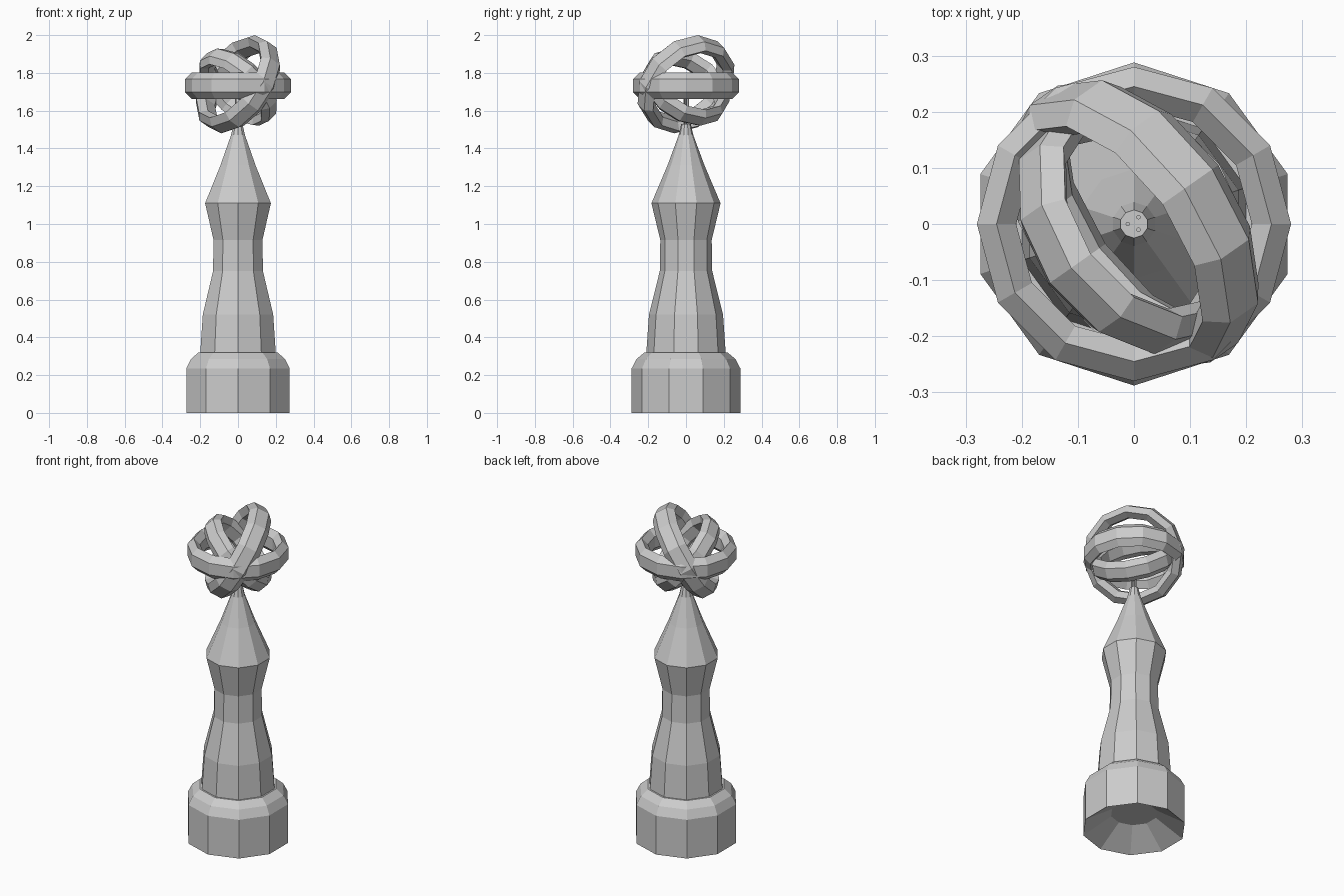
import bpy, bmesh
from math import sin, cos, pi, radians

if "Cube" in bpy.data.objects:
    bpy.data.objects.remove(bpy.data.objects["Cube"])


def lathe(name, profile, sides, start=0.0, closed=False):
    """Revolve (radius, z) points around z; closed joins last point to first."""
    bm = bmesh.new()
    loops = []
    for i in range(sides):
        a = start + 2 * pi * i / sides
        loops.append([bm.verts.new((r * cos(a), r * sin(a), z)) for r, z in profile])
    n = len(profile)
    for i in range(sides):
        p, q = loops[i], loops[(i + 1) % sides]
        for j in range(n if closed else n - 1):
            k = (j + 1) % n
            bm.faces.new((p[j], q[j], q[k], p[k]))
    if not closed:
        # cap both ends
        bm.faces.new([l[0] for l in loops])
        bm.faces.new([l[-1] for l in loops])
    bmesh.ops.recalc_face_normals(bm, faces=bm.faces)
    mesh = bpy.data.meshes.new(name)
    bm.to_mesh(mesh)
    bm.free()
    obj = bpy.data.objects.new(name, mesh)
    bpy.context.collection.objects.link(obj)
    return obj


# Plinth with recessed underside, and the waisted column with pointed neck
lathe("plinth", [(0.13, 0.10), (0.288, 0), (0.288, 0.235), (0.262, 0.285),
                 (0.22, 0.32), (0.19, 0.32)], 10, pi / 2)
lathe("column", [(0.212, 0.30), (0.21, 0.32), (0.196, 0.52), (0.139, 0.75),
                 (0.136, 0.915), (0.183, 1.11), (0.098, 1.31), (0.039, 1.47),
                 (0.025, 1.53)], 10, pi / 2)

# Thin pins rising from the neck into the rings
for i, (x, y) in enumerate([(0.008, 0.012), (0.008, -0.010), (-0.011, 0.0)]):
    pin = lathe(f"pin_{i + 1}", [(0.004, 1.52), (0.004, 1.69)], 8)
    pin.location = (x, y, 0)

# Three crossing rings with a hexagonal cross-section
section = [(0.28, -0.035), (0.28, 0.035), (0.245, 0.07),
           (0.21, 0.035), (0.21, -0.035), (0.245, -0.07)]
for name, tilt, turn, scale, z in [("level_ring", 0, 0, 1.0, 1.733),
                                   ("steep_ring", 60, -55, 1.0, 1.74),
                                   ("small_ring", -49, -55, 0.87, 1.725)]:
    ring = lathe(name, section, 12, closed=True)
    ring.rotation_euler = (radians(tilt), 0, radians(turn))
    ring.scale = (scale,) * 3
    ring.location.z = z
